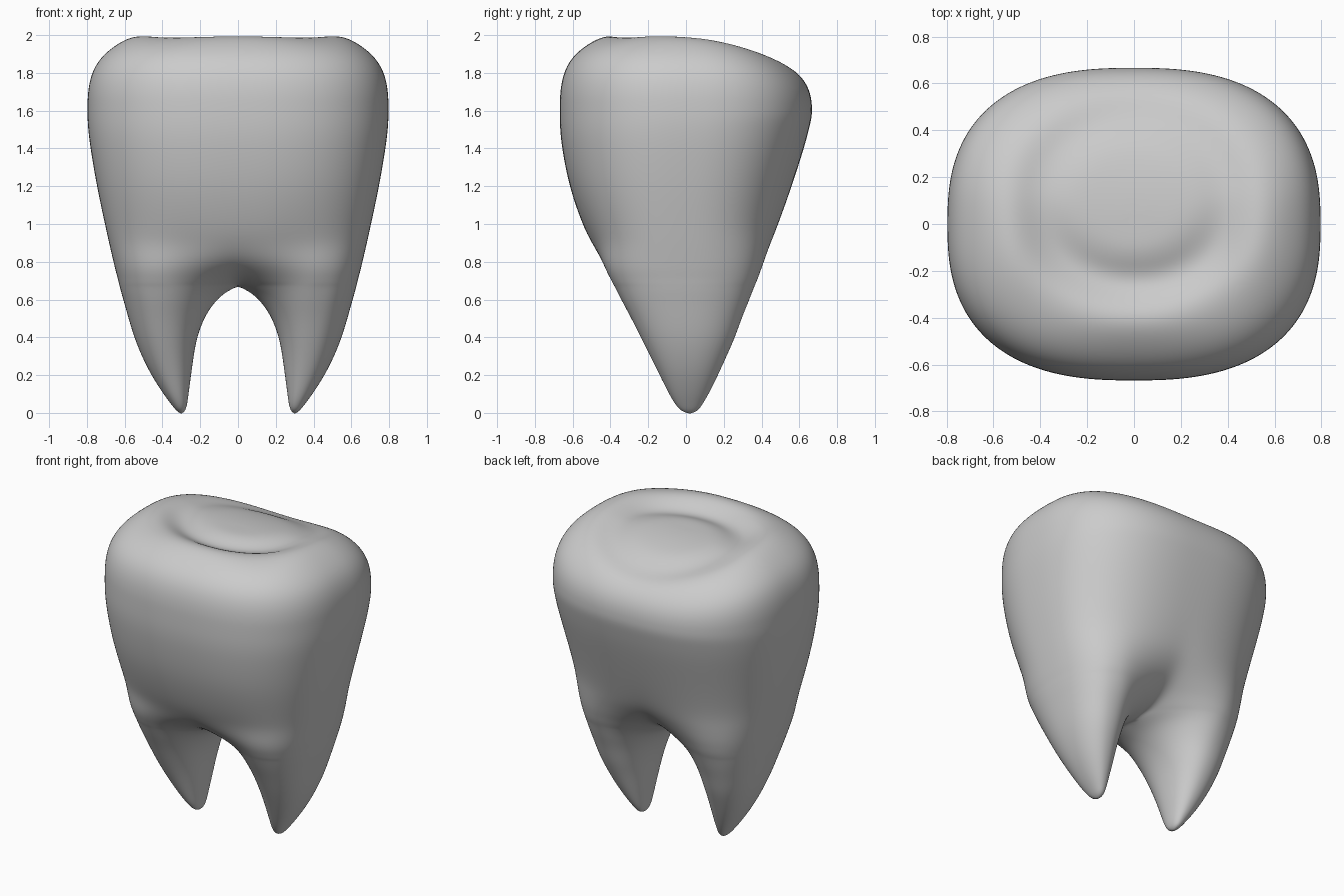
import bpy, bmesh
from math import sin, cos, pi, sqrt, exp, hypot

if "Cube" in bpy.data.objects:
    bpy.data.objects.remove(bpy.data.objects["Cube"])

N = 36          # segments around half of the tooth
SPLIT = 0.67    # height where the two roots join

# height, inner x, outer x, front y, back y
ROWS = [
    (-0.006, .300, .300, .02, .02), (.012, .278, .328, -.03, .065),
    (.05, .268, .357, -.06, .09), (.1, .262, .395, -.09, .12),
    (.2, .248, .46, -.14, .17), (.3, .235, .51, -.19, .215),
    (.4, .217, .55, -.24, .26), (.5, .18, .58, -.29, .295),
    (.58, .128, .602, -.333, .328), (.635, .07, .618, -.362, .35),
    (.67, 0, .627, -.38, .364), (.685, 0, .631, -.388, .37),
    (.715, 0, .638, -.403, .382), (.755, 0, .649, -.424, .397),
    (.81, 0, .662, -.452, .418), (.9, 0, .683, -.5, .452),
    (1.0, 0, .705, -.55, .49), (1.2, 0, .748, -.62, .56),
    (1.4, 0, .782, -.657, .625), (1.5, 0, .794, -.667, .651),
    (1.57, 0, .798, -.669, .668),
]
TOP = [.9992, .996, .985, .962, .93, .89, .84, .78, .71, .64, .57,
       .5, .43, .36, .29, .22, .15, .08, 0]


def sup(v, n):
    return (1 if v >= 0 else -1) * abs(v) ** (2 / n)


def smooth(v, a, b):
    t = min(1, max(0, (v - a) / (b - a)))
    return t * t * (3 - 2 * t)


def ring(z, xi, xo, yf, yb):
    """Half outline: a closed root loop that opens into half a crown outline."""
    xs = xi if z <= .4 else .217 - .16 * (z - .4)   # inner bound of the outer wall
    xc = xs * (1 - smooth(z, .2, 1.1))
    pts = []
    for j in range(N + 1):
        a = -pi + 2 * pi * j / N
        end = j in (0, N)
        w = smooth(abs(a) / pi, .6, 1)
        # root loop
        o = xs + (xi - xs) * w
        rx = xi if end else o + (xo - o) * (1 + sup(cos(a), 2.2)) / 2
        ry = 0 if end else sup(sin(a), 2.2)
        # crown outline
        o = xc + (xi - xc) * w
        cx = xi if end else o + (xo - o) * sup(max(0, cos(a / 2)), 2.55)
        cy = sup(sin(a / 2), 2.55)
        # inner points open fast above the split, outer ones blend slowly
        u = min(1, max(0, z - SPLIT) / (.3 if a < 0 else .45))
        e = smooth(abs(a) / pi, .5, 1)
        m = e * sin(pi / 2 * sqrt(u)) + (1 - e) * smooth(z, .1, 1.1)
        pts.append((rx + (cx - rx) * m, ry + (cy - ry) * m))
    hi, lo = max(p[1] for p in pts), -min(p[1] for p in pts)
    mid, half = (yf + yb) / 2, (yb - yf) / 2
    return [(x, mid + half * y / (hi if y > 0 else lo), z) for x, y in pts]


def chew_height(x, y):
    """Chewing surface: slope to the back and a groove around a low cusp."""
    h = 2.018 - .38 * max(0, y) ** 2
    h += .016 * exp(-(x / .3) ** 2 - ((y + .43) / .1) ** 2)
    h += .025 * exp(-((abs(x) - .54) / .13) ** 2 - ((y + .05) / .3) ** 2)
    rho = hypot(x / .41, (y - .11) / .36)
    h -= (.035 + .03 * smooth(-y, -.15, .25)) * exp(-((rho - 1) / .27) ** 2)
    return h - .05 * exp(-rho ** 4)


rings = [ring(*r) for r in ROWS]
base, zb = rings[-1], ROWS[-1][0]
for s in TOP:
    k = (1 - s ** 3.4) ** (1 / 3.4)
    row = []
    for x, y, _ in base:
        px, py = x * s, y * s + .05 * (1 - s)
        row.append((px, py, zb + (chew_height(px, py) - zb) * k))
    rings.append(row)

# Skin the half rings
bm = bmesh.new()
vs = [[bm.verts.new(p) for p in r] for r in rings]
for lo, hi in zip(vs, vs[1:]):
    for j in range(N):
        bm.faces.new((lo[j], lo[j + 1], hi[j + 1], hi[j]))
bmesh.ops.remove_doubles(bm, verts=bm.verts, dist=1e-4)
for f in bm.faces:
    f.smooth = True
mesh = bpy.data.meshes.new("tooth")
bm.to_mesh(mesh)
bm.free()

# Mirror and smooth the whole tooth
tooth = bpy.data.objects.new("tooth", mesh)
bpy.context.collection.objects.link(tooth)
mir = tooth.modifiers.new("mirror", 'MIRROR')
mir.merge_threshold = 1e-4
sub = tooth.modifiers.new("smooth", 'SUBSURF')
sub.levels = sub.render_levels = 2
